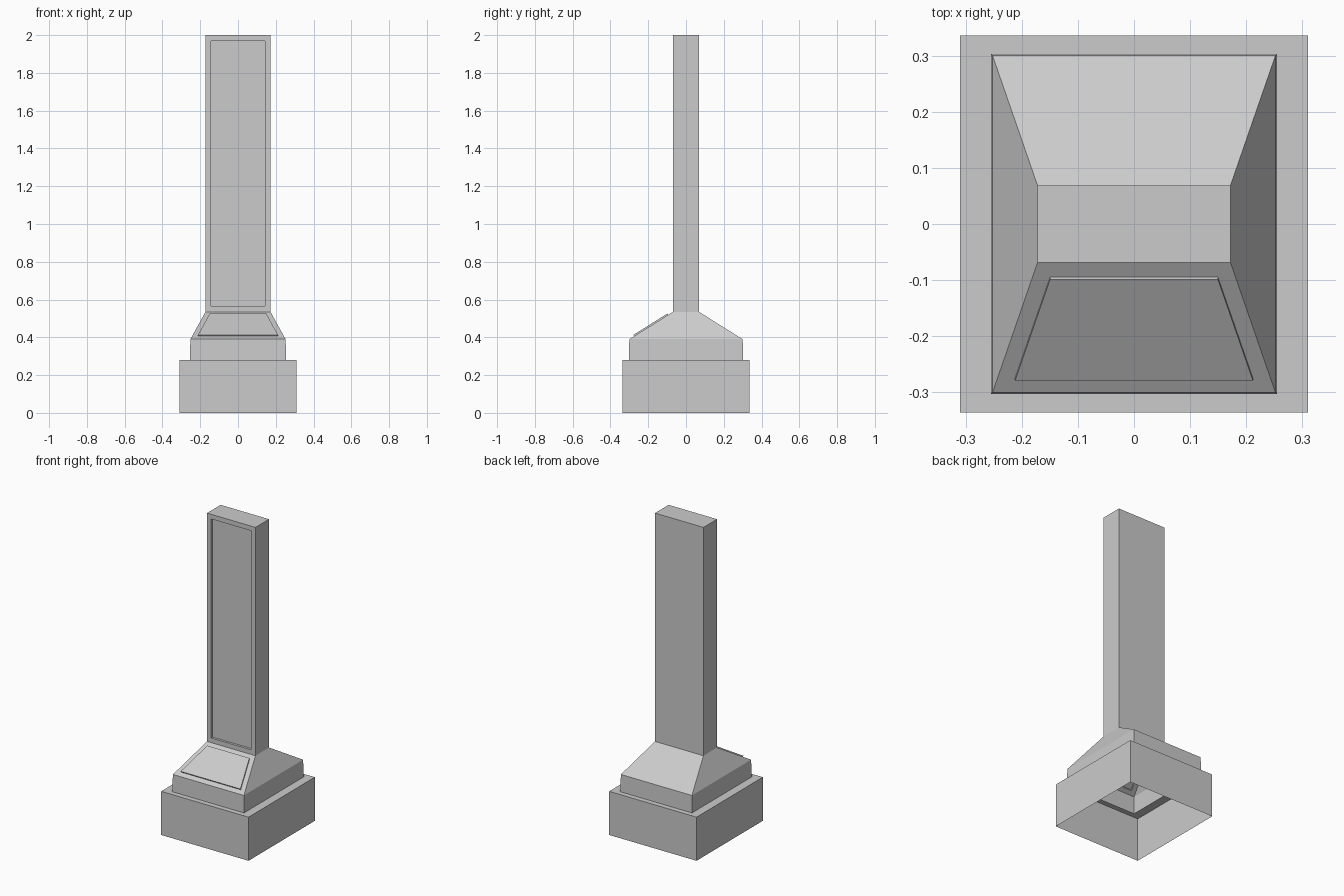
import bpy
import bmesh

cube = bpy.data.objects.get("Cube")
if cube:
    bpy.data.objects.remove(cube, do_unlink=True)

# Single stone colour
stone = bpy.data.materials.new("stone grey")
stone.use_nodes = True
COLOUR = (0.6, 0.6, 0.6, 1.0)
stone.diffuse_color = COLOUR
stone.node_tree.nodes["Principled BSDF"].inputs["Base Color"].default_value = COLOUR


def stacked_shell(name, rings, cap=False, panel_depth=None):
    """Join rectangular rings (half width, half depth, z) into an open shell.
    panel_depth insets the front face of the first band: + raised, - sunk."""
    bm = bmesh.new()
    loops = [[bm.verts.new((sx * hx, sy * hy, z))
              for sx, sy in ((-1, -1), (1, -1), (1, 1), (-1, 1))]
             for hx, hy, z in rings]
    front = None
    for low, high in zip(loops, loops[1:]):
        for i in range(4):
            j = (i + 1) % 4
            face = bm.faces.new((low[i], low[j], high[j], high[i]))
            front = front or face
    if cap:
        bm.faces.new(loops[-1])
    bm.normal_update()
    if panel_depth is not None:
        bmesh.ops.inset_individual(bm, faces=[front], thickness=0.03,
                                   use_even_offset=True)
        bm.normal_update()
        # Step the panel with crisp walls
        walls = bmesh.ops.inset_individual(bm, faces=[front], thickness=0.0,
                                           depth=panel_depth)
    bm.normal_update()
    mesh = bpy.data.meshes.new(name)
    bm.to_mesh(mesh)
    bm.free()
    mesh.materials.append(stone)
    obj = bpy.data.objects.new(name, mesh)
    bpy.context.collection.objects.link(obj)
    return obj


# Shared cross-sections where parts meet
collar_foot = (0.255, 0.303, 0.28)
collar_top = (0.252, 0.30, 0.39)
shaft_foot = (0.172, 0.069, 0.535)
shaft_top = (0.172, 0.069, 2.0)

# Hollow plinth with its flat ledge
stacked_shell("plinth", [(0.31, 0.336, 0.0), (0.31, 0.336, 0.28), collar_foot])
# Low collar above the ledge
stacked_shell("collar", [collar_foot, collar_top])
# Sloped shoulder with a raised front plaque
stacked_shell("sloped_shoulder", [collar_top, shaft_foot], panel_depth=0.008)
# Tall shaft with a sunken front panel
stacked_shell("shaft", [shaft_foot, shaft_top], cap=True, panel_depth=-0.015)
